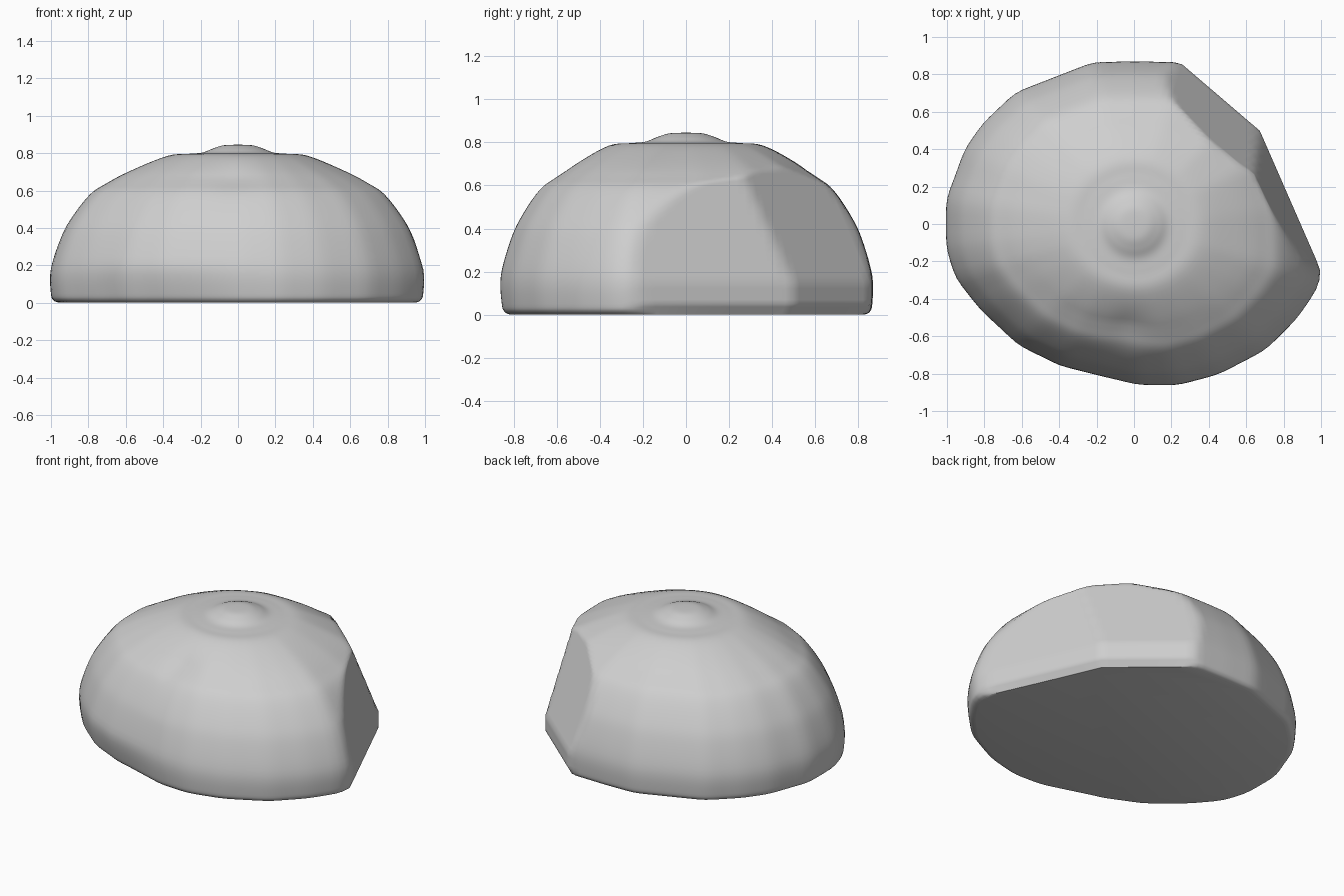
import bpy, bmesh, math
from mathutils import Vector

cube = bpy.data.objects.get("Cube")
if cube:
    bpy.data.objects.remove(cube, do_unlink=True)

SEGMENTS = 128
STEPS = 5

# Uneven ground outline, anticlockwise, before the broken side is sliced off
OUTLINE = [(0.99, -0.2), (0.98, 0.1), (0.9, 0.45), (0.65, 0.72), (0.25, 0.86),
           (0, 0.865), (-0.22, 0.86), (-0.4, 0.79), (-0.63, 0.7), (-0.8, 0.54),
           (-0.9, 0.4), (-0.95, 0.26), (-1, 0.13), (-1, -0.13), (-0.95, -0.29),
           (-0.82, -0.46), (-0.62, -0.65), (-0.4, -0.76), (-0.2, -0.81),
           (0.02, -0.86), (0.23, -0.86), (0.45, -0.8), (0.7, -0.67),
           (0.87, -0.5), (0.99, -0.32)]

# Dome cross-section from the rounded foot to the small knob (reach, height)
PROFILE = [(0.955, 0), (0.985, 0.012), (1, 0.05), (1, 0.18), (0.945, 0.35),
           (0.885, 0.46), (0.79, 0.58), (0.7, 0.64), (0.56, 0.715),
           (0.39, 0.785), (0.28, 0.796), (0.2, 0.803), (0.14, 0.825),
           (0.08, 0.842), (0, 0.845)]

# Flat sliced faces: horizontal normal, offset, inward lean
SLICES = [((0.915, 0.4), 0.815, 0.25), ((0.65, 0.76), 0.816, 0.4)]


def smooth_curve(points):
    """Catmull-Rom samples through the points."""
    pts = [Vector(p) for p in points]
    pts = [pts[0]] + pts + [pts[-1]]
    out = []
    for a, b, c, d in zip(pts, pts[1:], pts[2:], pts[3:]):
        for i in range(STEPS):
            t = i / STEPS
            out.append(b + (c - a) * (t / 2)
                       + (2 * a - 5 * b + 4 * c - d) * (t * t / 2)
                       + (3 * b - a - 3 * c + d) * (t ** 3 / 2))
    return out


def outline_radius(direction):
    """Distance from the centre to the outline along a direction."""
    for a, b in zip(OUTLINE, OUTLINE[1:] + OUTLINE[:1]):
        a, b = Vector(a), Vector(b)
        edge = b - a
        det = direction.cross(edge)
        if abs(det) < 1e-9:
            continue
        r = a.cross(edge) / det
        t = a.cross(direction) / det
        if r > 0 and -1e-6 <= t <= 1.000001:
            return r
    return 0.9


def surface_point(direction, radius, reach, z):
    # The crown is round, the skirt follows the outline
    w = min(max((reach - 0.25) / 0.4, 0), 1)
    r = reach * (0.95 + (radius - 0.95) * w)
    # Slight undercut at the front foot and a shallow dent above it
    facing = max(direction.dot(Vector((-0.5, -0.866))), 0)
    r -= 0.04 * facing ** 6 * max(1 - z / 0.2, 0)
    p = direction * r
    r -= 0.025 * math.exp(-((p.x + 0.02) ** 2 + (p.y + 0.57) ** 2) / 0.012) if z > 0.4 else 0
    for normal, offset, lean in SLICES:
        toward = direction.dot(Vector(normal))
        if toward > 0.1:
            limit = (offset - lean * max(z - 0.15, 0)) / toward
            foot = 0.03 * max(1 - z / 0.05, 0)
            r = min(r, limit - foot)
    return (direction.x * r, direction.y * r, z)


# Stone dome
bm = bmesh.new()
directions = [Vector((math.cos(a), math.sin(a)))
              for a in (math.tau * i / SEGMENTS for i in range(SEGMENTS))]
radii = [outline_radius(d) for d in directions]
radii = [(radii[i - 1] + 2 * radii[i] + radii[(i + 1) % SEGMENTS]) / 4
         for i in range(SEGMENTS)]
rings = [[bm.verts.new(surface_point(d, r, reach, z))
          for d, r in zip(directions, radii)]
         for reach, z in smooth_curve(PROFILE)]
for low, high in zip(rings, rings[1:]):
    for i in range(SEGMENTS):
        j = (i + 1) % SEGMENTS
        bm.faces.new((low[i], low[j], high[j], high[i]))
top = bm.verts.new((0, 0, PROFILE[-1][1]))
for i in range(SEGMENTS):
    bm.faces.new((rings[-1][i], rings[-1][(i + 1) % SEGMENTS], top))
bm.faces.new(rings[0][::-1])
bmesh.ops.recalc_face_normals(bm, faces=bm.faces)

mesh = bpy.data.meshes.new("stone_dome")
bm.to_mesh(mesh)
bm.free()
stone = bpy.data.objects.new("stone_dome", mesh)
bpy.context.collection.objects.link(stone)

# Plain stone colour
grey = bpy.data.materials.new("light grey stone")
grey.use_nodes = True
colour = (0.62, 0.62, 0.62, 1)
grey.diffuse_color = colour
grey.node_tree.nodes["Principled BSDF"].inputs["Base Color"].default_value = colour
mesh.materials.append(grey)

bpy.ops.object.select_all(action="DESELECT")
stone.select_set(True)
bpy.context.view_layer.objects.active = stone
bpy.ops.object.shade_smooth_by_angle(angle=math.radians(40))
